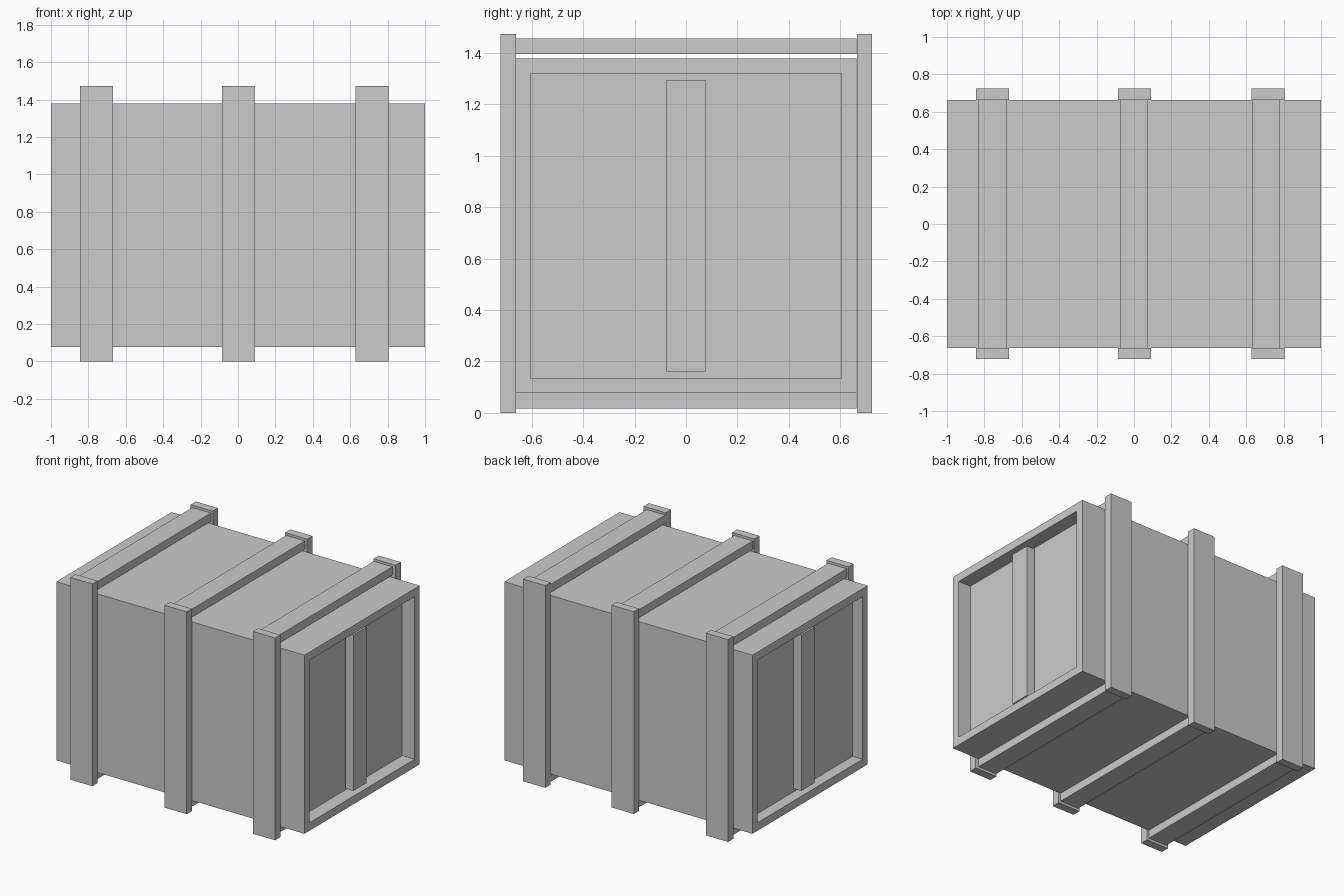
import bpy, bmesh
from mathutils import Vector

if "Cube" in bpy.data.objects:
    bpy.data.objects.remove(bpy.data.objects["Cube"])


def box(name, lo, hi):
    """Axis-aligned box from its low and high corners."""
    lo, hi = Vector(lo), Vector(hi)
    bm = bmesh.new()
    bmesh.ops.create_cube(bm, size=1)
    for v in bm.verts:
        v.co = (lo + hi) / 2 + v.co * (hi - lo)
    mesh = bpy.data.meshes.new(name)
    bm.to_mesh(mesh)
    bm.free()
    obj = bpy.data.objects.new(name, mesh)
    bpy.context.collection.objects.link(obj)
    return obj


# Crate body, with a recessed panel in each end
body = box("crate_body", (-1, -0.663, 0.077), (1, 0.663, 1.378))
recess = {1: 0.10, -1: 0.082}
bm = bmesh.new()
bm.from_mesh(body.data)
bm.normal_update()
for side, depth in recess.items():
    face = next(f for f in bm.faces if f.normal.x * side > 0.9)
    bmesh.ops.inset_region(bm, faces=[face], thickness=0.083)
    walls = bmesh.ops.extrude_discrete_faces(bm, faces=[face])
    bmesh.ops.translate(bm, verts=walls["faces"][0].verts, vec=(-side * depth, 0, 0))
bmesh.ops.recalc_face_normals(bm, faces=bm.faces)
bm.to_mesh(body.data)
bm.free()

# Upright batten in each recessed end
for side, name in ((1, "right"), (-1, "left")):
    a, b = sorted((side * 0.92, side * 0.982))
    box(name + "_end_batten", (a, -0.075, 0.16), (b, 0.075, 1.295))

# Three bands: front and back posts joined by top and bottom battens
for i, (post_x, batten_x) in enumerate(((-0.757, -0.758), (0.003, 0), (0.716, 0.705)), 1):
    for name, y in (("front", -0.692), ("back", 0.694)):
        box(f"{name}_post_{i}", (post_x - 0.089, y - 0.03, 0), (post_x + 0.089, y + 0.03, 1.473))
    for name, z0, z1 in (("top", 1.396, 1.456), ("bottom", 0.018, 0.077)):
        box(f"{name}_batten_{i}", (batten_x - 0.075, -0.663, z0), (batten_x + 0.075, 0.663, z1))
